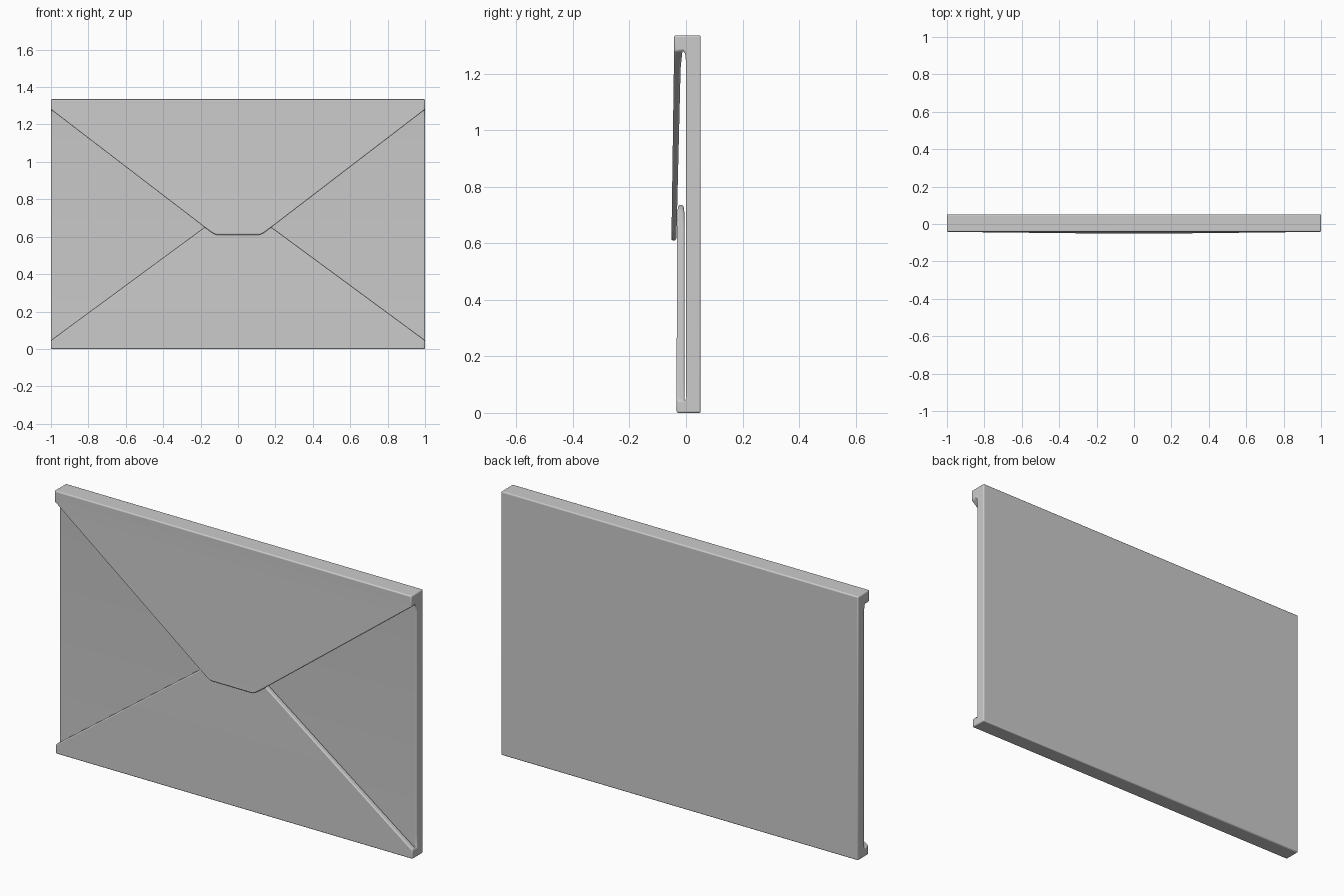
import bpy, bmesh, math

if "Cube" in bpy.data.objects:
    bpy.data.objects.remove(bpy.data.objects["Cube"])

H, BACK = 1.335, 0.052

# Flap stations from fold to tip: (z, half width, outer y, inner y)
top_flap = [(1.28, 1.0, -0.042, -0.012), (1.22, 0.922, -0.043, -0.019),
            (0.65, 0.178, -0.051, -0.033), (0.622, 0.14, -0.052, -0.034),
            (0.61, 0.115, -0.052, -0.035)]
bottom_flap = [(0.045, 1.0, -0.033, -0.004), (0.11, 0.912, -0.033, -0.005),
               (0.65, 0.178, -0.032, -0.005), (0.71, 0.10, -0.030, -0.006),
               (0.735, 0.06, -0.028, -0.009)]

bm = bmesh.new()


def pair(y, z, w):
    return bm.verts.new((w, y, z)), bm.verts.new((-w, y, z))


def flap_pairs(stations):
    outer = [pair(yo, z, w) for z, w, yo, yi in stations]
    inner = [pair(yi, z, w) for z, w, yo, yi in stations]
    return outer, inner


# Side section: thick body wrapped at top and bottom into tapering flaps
t_out, t_in = flap_pairs(top_flap)
b_out, b_in = flap_pairs(bottom_flap)
shell = [pair(-0.042, H, 1), pair(BACK, H, 1), pair(BACK, 0, 1), pair(-0.033, 0, 1)]
front = [pair(0.001, 0.05, 1), pair(0.0, 0.11, 1), pair(0.0, 1.24, 1), pair(-0.003, 1.272, 1)]
loop = t_out[::-1] + shell + b_out + b_in[::-1] + front + t_in
for i, a in enumerate(loop):
    b = loop[(i + 1) % len(loop)]
    bm.faces.new((a[0], b[0], b[1], a[1]))

# Side caps of the body and the slanted flap edges
body_cap = [t_out[0]] + shell + [b_out[0], b_in[0]] + front + [t_in[0]]
for s in (0, 1):
    bm.faces.new([p[s] for p in body_cap])
    for out, inn in ((t_out, t_in), (b_out, b_in)):
        for i in range(len(out) - 1):
            bm.faces.new((out[i][s], out[i + 1][s], inn[i + 1][s], inn[i][s]))
bmesh.ops.recalc_face_normals(bm, faces=bm.faces)

# Soften only the outer convex edges
weights = bm.edges.layers.float.new("bevel_weight_edge")
for e in bm.edges:
    if e.is_convex and e.calc_face_angle(0) > math.radians(40):
        e[weights] = 1.0

mesh = bpy.data.meshes.new("envelope")
bm.to_mesh(mesh)
bm.free()
envelope = bpy.data.objects.new("envelope", mesh)
bpy.context.collection.objects.link(envelope)
bevel = envelope.modifiers.new("soft_edges", "BEVEL")
bevel.limit_method = "WEIGHT"
bevel.width = 0.006
bevel.segments = 3
bevel.use_clamp_overlap = False

bpy.context.view_layer.objects.active = envelope
envelope.select_set(True)
bpy.ops.object.shade_smooth_by_angle(angle=math.radians(35))
